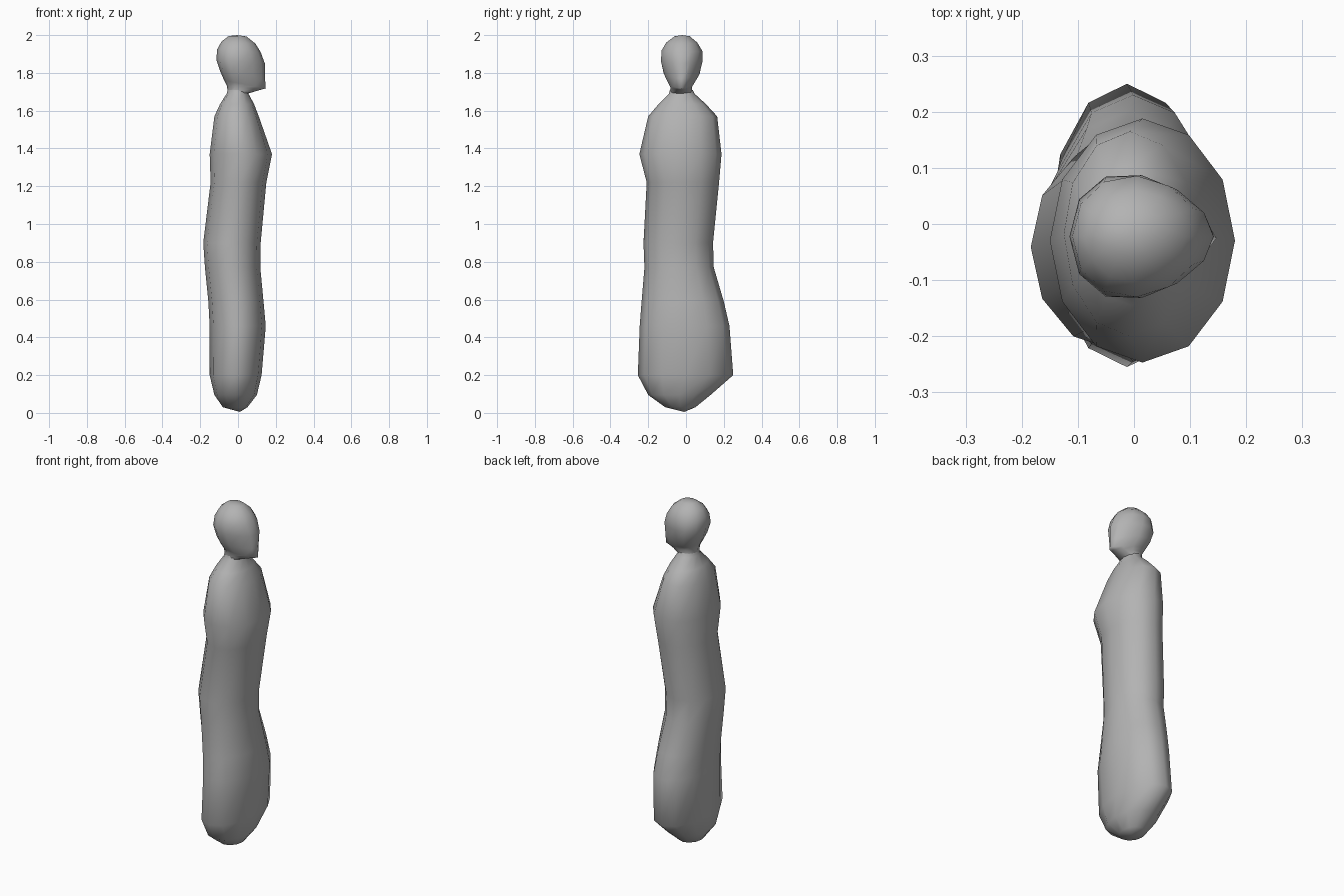
import bpy, bmesh, math

cube = bpy.data.objects.get("Cube")
if cube:
    bpy.data.objects.remove(cube, do_unlink=True)

clay = bpy.data.materials.new("grey_clay")
clay.use_nodes = True
colour = (0.45, 0.45, 0.45, 1)
clay.diffuse_color = colour
clay.node_tree.nodes["Principled BSDF"].inputs["Base Color"].default_value = colour

SIDES = 12


def ring(bm, back, front, right, left, z_back, z_front, taper=0.0):
    """Oval section; taper narrows its +x side, two heights tilt it."""
    verts = []
    for i in range(SIDES):
        a = 2 * math.pi * i / SIDES
        t = (1 + math.cos(a)) / 2
        x = back + (front - back) * t
        y = (right + left) / 2 + (left - right) / 2 * math.sin(a) * (1 - taper * math.cos(a))
        verts.append(bm.verts.new((x, y, z_back + (z_front - z_back) * t)))
    return verts


def loft(name, sections, bottom=None, top=None):
    bm = bmesh.new()
    rings = [ring(bm, *s) for s in sections]
    for a, b in zip(rings, rings[1:]):
        for i in range(SIDES):
            j = (i + 1) % SIDES
            bm.faces.new((a[i], a[j], b[j], b[i]))
    for tip, loop in ((bottom, rings[0]), (top, rings[-1])):
        if tip:
            v = bm.verts.new(tip)
            for i in range(SIDES):
                bm.faces.new((loop[i], loop[(i + 1) % SIDES], v))
    bmesh.ops.recalc_face_normals(bm, faces=bm.faces[:])
    for f in bm.faces:
        f.smooth = True
    mesh = bpy.data.meshes.new(name)
    bm.to_mesh(mesh)
    bm.free()
    mesh.materials.append(clay)
    obj = bpy.data.objects.new(name, mesh)
    bpy.context.collection.objects.link(obj)
    return obj


# Robed body: back, front, right, left, height
body = [
    (-.08, .05, -.11, .05, .03),
    (-.125, .10, -.20, .13, .095),
    (-.15, .125, -.255, .25, .2),
    (-.15, .147, -.245, .23, .46),
    (-.157, .135, -.235, .2, .59),
    (-.175, .118, -.22, .147, .77),
    (-.184, .12, -.225, .143, .9),
    (-.145, .15, -.208, .175, 1.22),
    (-.15, .18, -.247, .188, 1.37),
    (-.125, .11, -.2, .165, 1.57),
    (-.095, .085, -.145, .105, 1.635),
    (-.06, .055, -.09, .045, 1.69),
    (-.055, .05, -.085, .035, 1.71),
]
loft("body", [s + (s[-1],) for s in body], bottom=(.01, -.01, .005))

# Head with pointed chin: back, front, right, left, back height, front height, taper
head = [
    (-.055, .05, -.085, .035, 1.705, 1.69),
    (-.06, .125, -.082, .03, 1.735, 1.712, .3),
    (-.073, .147, -.09, .04, 1.76, 1.718, .45),
    (-.095, .143, -.115, .07, 1.81, 1.77, .4),
    (-.115, .142, -.132, .087, 1.87, 1.85, .25),
    (-.11, .12, -.13, .086, 1.925, 1.91, .08),
    (-.088, .092, -.105, .06, 1.965, 1.955),
    (-.05, .045, -.06, .02, 1.995, 1.993),
]
loft("head", head, top=(-.005, -.02, 2.0))
